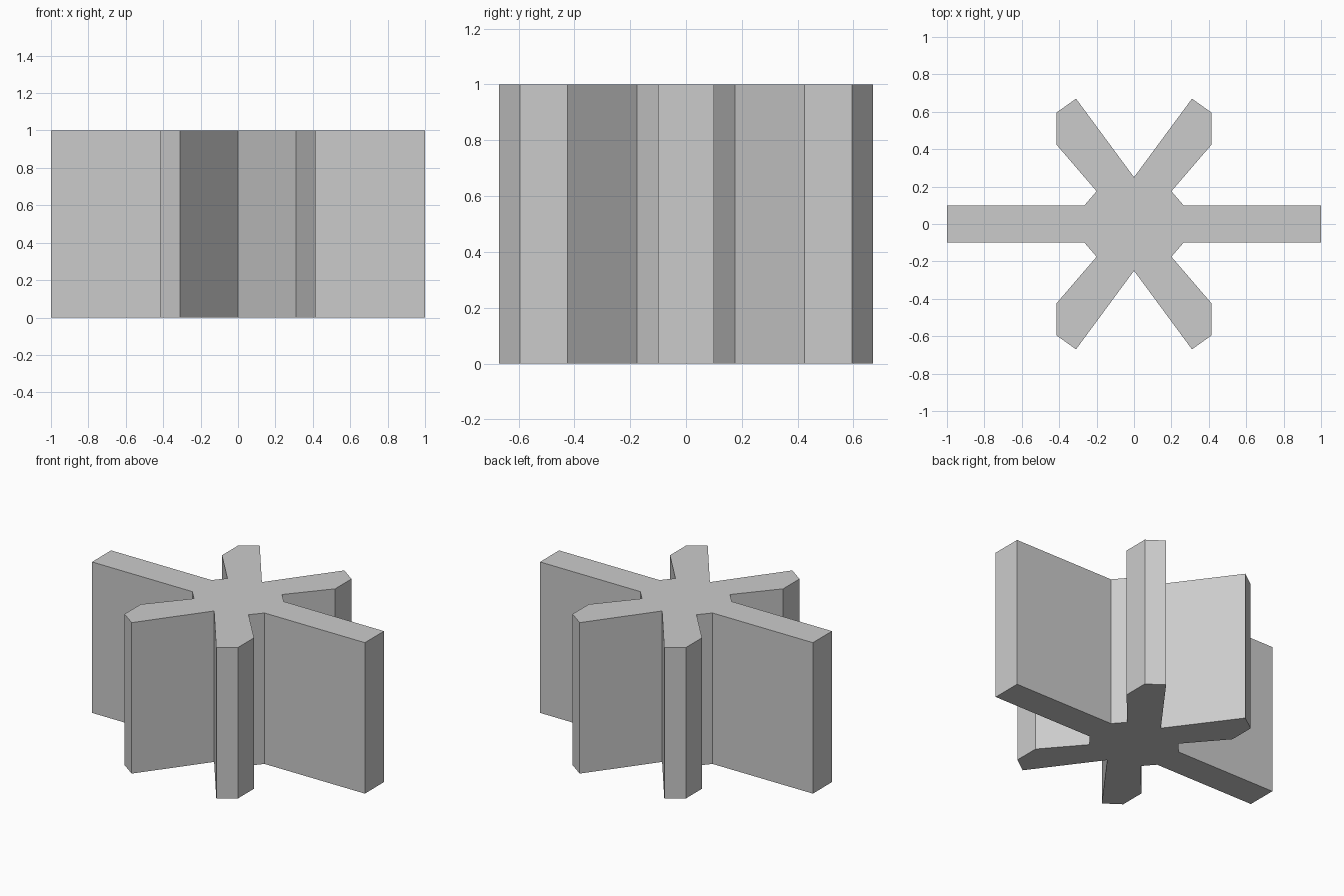
import bpy
import bmesh

cube = bpy.data.objects.get("Cube")
if cube:
    bpy.data.objects.remove(cube, do_unlink=True)

HEIGHT = 1.0
GREY = (0.6, 0.6, 0.6, 1.0)

# One quarter of the star outline, from the side arm to the notch between diagonal arms
quarter = [(1.0, 0.1), (0.265, 0.1), (0.2, 0.175), (0.415, 0.425),
           (0.415, 0.595), (0.31, 0.67), (0.0, 0.25)]

# Mirror the quarter to the left, then the upper half to the front
half = quarter + [(-x, y) for x, y in reversed(quarter[:-1])]
outline = half + [(x, -y) for x, y in reversed(half)]

# Extrude the outline into a solid star column
bm = bmesh.new()
base = bm.faces.new([bm.verts.new((x, y, 0.0)) for x, y in outline])
extruded = bmesh.ops.extrude_face_region(bm, geom=[base], use_keep_orig=True)
top_verts = [g for g in extruded["geom"] if isinstance(g, bmesh.types.BMVert)]
bmesh.ops.translate(bm, verts=top_verts, vec=(0.0, 0.0, HEIGHT))
bmesh.ops.recalc_face_normals(bm, faces=bm.faces)

mesh = bpy.data.meshes.new("star_column")
bm.to_mesh(mesh)
bm.free()

# Plain grey material
material = bpy.data.materials.new("plain_grey")
material.use_nodes = True
material.diffuse_color = GREY
material.node_tree.nodes["Principled BSDF"].inputs["Base Color"].default_value = GREY
mesh.materials.append(material)

column = bpy.data.objects.new("star_column", mesh)
bpy.context.collection.objects.link(column)
